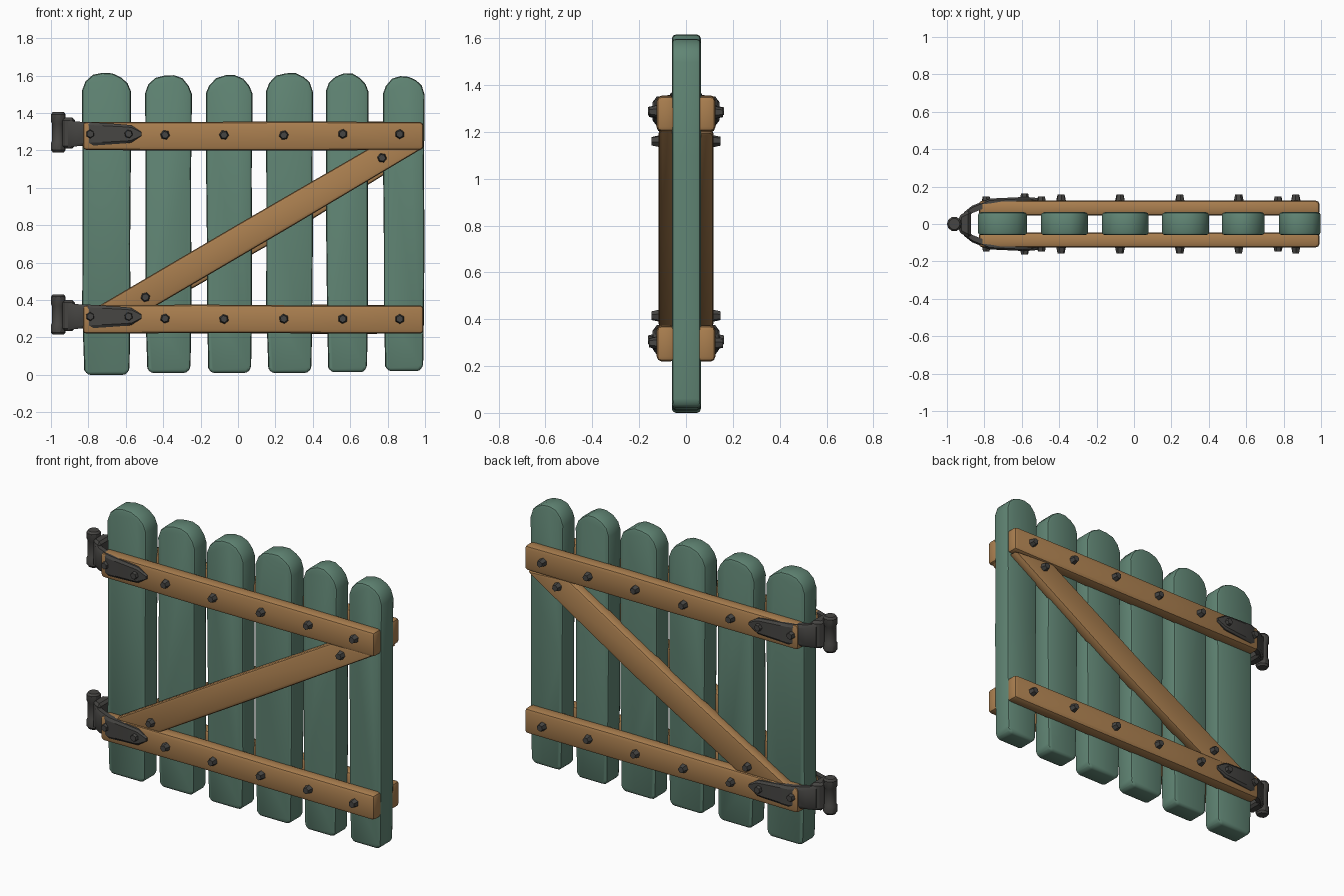
import bpy, bmesh, math, random
from mathutils import Matrix, Vector

if "Cube" in bpy.data.objects:
    bpy.data.objects.remove(bpy.data.objects["Cube"])

random.seed(4)


def material(name, rgb):
    m = bpy.data.materials.new(name)
    m.diffuse_color = (*rgb, 1)
    m.use_nodes = True
    m.node_tree.nodes["Principled BSDF"].inputs["Base Color"].default_value = m.diffuse_color
    return m


GREEN = material("green paint", (0.118, 0.235, 0.175))
WOOD = material("warm wood", (0.40, 0.21, 0.078))
IRON = material("dark iron", (0.062, 0.060, 0.056))


def finish(name, bm, mat, angle=40):
    bmesh.ops.recalc_face_normals(bm, faces=bm.faces)
    me = bpy.data.meshes.new(name)
    bm.to_mesh(me)
    bm.free()
    me.materials.append(mat)
    ob = bpy.data.objects.new(name, me)
    bpy.context.collection.objects.link(ob)
    bpy.ops.object.select_all(action='DESELECT')
    ob.select_set(True)
    bpy.context.view_layer.objects.active = ob
    bpy.ops.object.shade_smooth_by_angle(angle=math.radians(angle))
    return ob


def bevel_sharp(bm, width, segments=2, angle=35):
    bmesh.ops.recalc_face_normals(bm, faces=bm.faces)
    sharp = [e for e in bm.edges if e.calc_face_angle(0) > math.radians(angle)]
    bmesh.ops.bevel(bm, geom=sharp, offset=width, segments=segments,
                    profile=0.5, affect='EDGES', clamp_overlap=True)


def board(name, outline, y0, y1, bevel, mat):
    """Outline in x, z pulled from y0 to y1 with softened edges."""
    bm = bmesh.new()
    f = bm.faces.new([bm.verts.new((x, y0, z)) for x, z in outline])
    ext = bmesh.ops.extrude_face_region(bm, geom=[f])
    vs = [v for v in ext["geom"] if isinstance(v, bmesh.types.BMVert)]
    bmesh.ops.translate(bm, verts=vs, vec=(0, y1 - y0, 0))
    bevel_sharp(bm, bevel)
    return finish(name, bm, mat)


def wobble(a):
    return random.uniform(-a, a)


# Upright planks: left, right, bottom, top
planks = [(-0.834, -0.572, 0.0, 1.615), (-0.497, -0.246, 0.01, 1.60),
          (-0.171, 0.078, 0.01, 1.602), (0.15, 0.401, 0.01, 1.612),
          (0.47, 0.698, 0.014, 1.612), (0.775, 0.998, 0.02, 1.597)]
for i, (l, r, b, t) in enumerate(planks):
    w = r - l
    dome = [(1.0, -0.10), (0.93, -0.052), (0.80, -0.02), (0.62, -0.002),
            (0.42, 0.0), (0.22, -0.016), (0.07, -0.05), (0.0, -0.095)]
    pts = [(l + 0.012, b + 0.025), (l + 0.03, b), (r - 0.03, b), (r - 0.008, b + 0.025)]
    pts += [(r - abs(wobble(0.006)), z) for z in (0.35, 0.7, 1.1)]
    pts += [(l + w * u, t + d + (wobble(0.006) if 0 < u < 1 and d < 0 else 0)) for u, d in dome]
    pts += [(l + abs(wobble(0.006)), z) for z in (1.1, 0.7, 0.35)]
    board(f"plank_{i + 1}", pts, -0.06, 0.063, 0.016, GREEN)


def bolt(name, x, z, side, y):
    """Six-sided tapered bolt head."""
    bm = bmesh.new()
    bmesh.ops.create_cone(bm, cap_ends=True, segments=6, radius1=0.030,
                          radius2=0.019, depth=0.05)
    m = (Matrix.Translation((x, side * (y - 0.025), z))
         @ Matrix.Rotation(-side * math.pi / 2, 4, 'X')
         @ Matrix.Rotation(random.uniform(0, 1), 4, 'Z'))
    bmesh.ops.transform(bm, matrix=m, verts=bm.verts)
    finish(name, bm, IRON, 25)


def strap(name, z, side):
    """Tapered hinge strap wrapping onto the rail: x, outer y, half height."""
    rows = [(-0.91, 0.062, 0.074), (-0.865, 0.098, 0.066), (-0.77, 0.136, 0.062),
            (-0.60, 0.144, 0.050), (-0.57, 0.144, 0.046), (-0.515, 0.139, 0.010)]
    bm = bmesh.new()
    rings = []
    for x, y, h in rows:
        ring = [(y - 0.04, -h), (y - 0.010, -h), (y, -h * 0.75),
                (y, h * 0.75), (y - 0.010, h), (y - 0.04, h)]
        rings.append([bm.verts.new((x, side * a, z + c)) for a, c in ring])
    for a, c in zip(rings, rings[1:]):
        for k in range(6):
            n = (k + 1) % 6
            bm.faces.new((a[k], a[n], c[n], c[k]))
    bm.faces.new(rings[0])
    bm.faces.new(rings[-1])
    finish(name, bm, IRON, 30)


def knuckle(name, z0, z1):
    """Turned hinge barrel with collars at both ends."""
    prof = [(0.030, z0), (0.039, z0 + 0.012), (0.039, z0 + 0.05), (0.033, z0 + 0.062),
            (0.033, z1 - 0.062), (0.039, z1 - 0.05), (0.039, z1 - 0.012), (0.030, z1)]
    n = 10
    bm = bmesh.new()
    rings = [[bm.verts.new((-0.961 + r * math.cos(2 * math.pi * k / n),
                            r * math.sin(2 * math.pi * k / n), z))
              for k in range(n)] for r, z in prof]
    for a, c in zip(rings, rings[1:]):
        for k in range(n):
            bm.faces.new((a[k], a[(k + 1) % n], c[(k + 1) % n], c[k]))
    bm.faces.new(rings[0])
    bm.faces.new(rings[-1])
    finish(name, bm, IRON, 35)


rails = {"upper": (1.202, 1.352), "lower": (0.22, 0.372)}
for side, face in ((-1, "front"), (1, "back")):
    # Horizontal rails with bolts
    for level, (b, t) in rails.items():
        xs = (-0.2, 0.35)
        outline = [(-0.83, b)] + [(x, b + wobble(0.004)) for x in xs] + [(0.992, b), (0.992, t)]
        outline += [(x, t + wobble(0.004)) for x in reversed(xs)] + [(-0.83, t)]
        board(f"{face}_{level}_rail", outline, side * 0.045, side * 0.125, 0.02, WOOD)
        zc = 1.285 if level == "upper" else 0.30
        for i, x in enumerate((-0.39, -0.075, 0.245, 0.56, 0.865)):
            bolt(f"{face}_{level}_rail_bolt_{i + 1}", x, zc + wobble(0.004), side, 0.157)
        # Hinge strap
        zs = 1.288 if level == "upper" else 0.312
        strap(f"{face}_{level}_hinge_strap", zs, side)
        for i, (x, y) in enumerate(((-0.79, 0.148), (-0.585, 0.162))):
            bolt(f"{face}_{level}_strap_bolt_{i + 1}", x, zs, side, y)
    # Diagonal brace, the back one hanging slightly lower
    d = 0.03 if side > 0 else 0
    brace = [(-0.75, 0.365), (-0.445 + d, 0.365), (0.28, 0.79 - d),
             (0.985, 1.21 - d / 2), (0.70, 1.21), (0.0, 0.805 - d / 2)]
    board(f"{face}_diagonal_brace", brace, side * 0.045, side * 0.117, 0.016, WOOD)
    for i, (x, z) in enumerate(((-0.495, 0.415), (0.77, 1.16))):
        bolt(f"{face}_brace_bolt_{i + 1}", x, z, side, 0.148)

# Hinge barrels and the blocks joining them to the straps
for level, z0, z1 in (("upper", 1.19, 1.405), ("lower", 0.215, 0.43)):
    knuckle(f"{level}_hinge_barrel", z0, z1)
    bm = bmesh.new()
    bmesh.ops.create_cube(bm, size=1)
    bmesh.ops.scale(bm, verts=bm.verts, vec=(0.065, 0.15, z1 - z0 - 0.05))
    for v in bm.verts:
        if v.co.x < 0:
            v.co.y *= 0.6
    bmesh.ops.translate(bm, verts=bm.verts, vec=(-0.905, 0, (z0 + z1) / 2 - 0.005))
    bevel_sharp(bm, 0.014, 1)
    finish(f"{level}_hinge_block", bm, IRON, 30)
